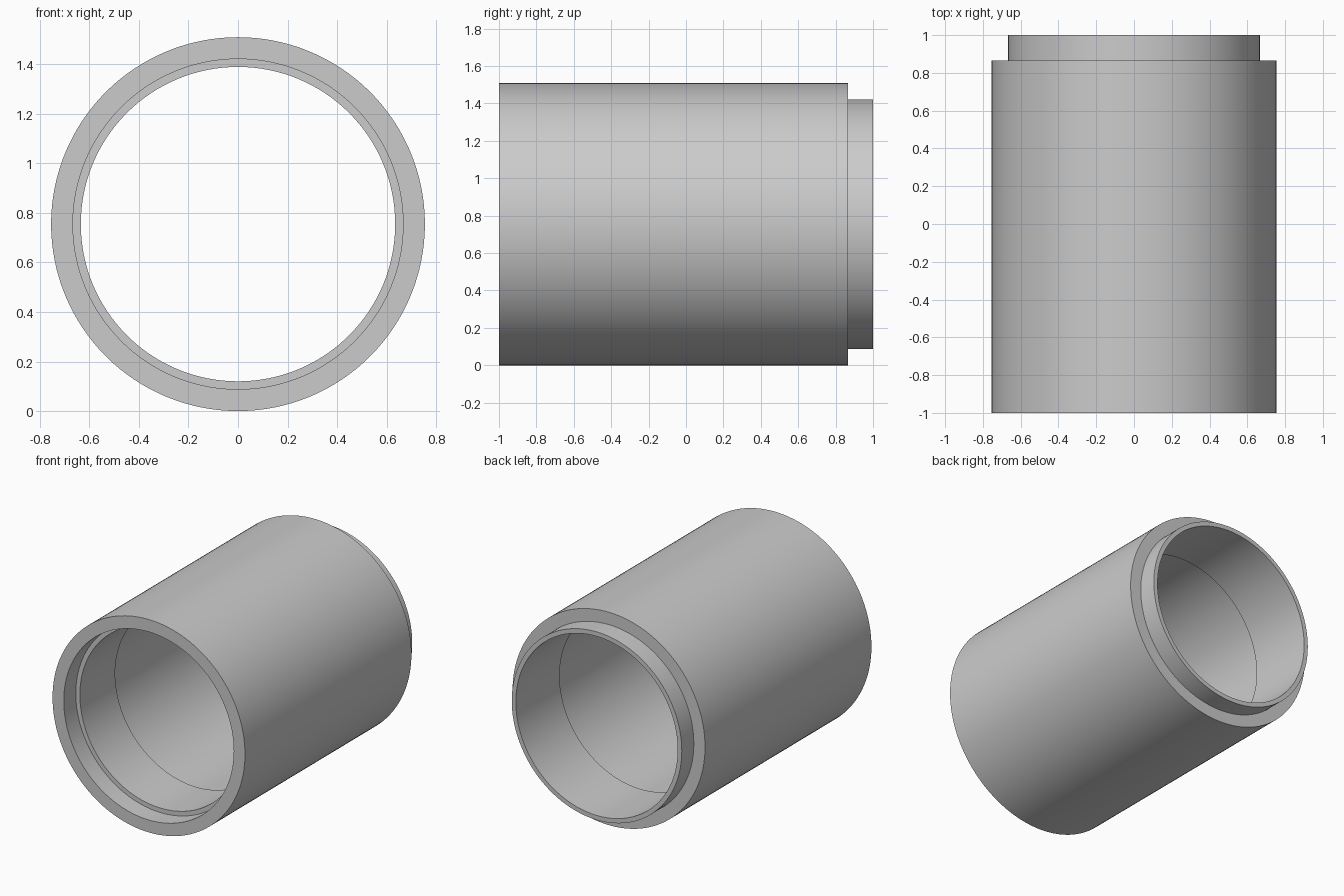
import bpy, bmesh, math
from mathutils import Matrix, Vector

cube = bpy.data.objects.get("Cube")
if cube:
    bpy.data.objects.remove(cube, do_unlink=True)

# Main dimensions
OUTER, JOINT, BORE, RELIEF = 0.755, 0.667, 0.635, 0.645
FRONT, BACK = -1.0, 1.0
JOINT_LENGTH = 0.135
SEGMENTS = 128

steel = bpy.data.materials.new("light grey steel")
steel.use_nodes = True
grey = (0.6, 0.6, 0.6, 1.0)
steel.diffuse_color = grey
steel.node_tree.nodes["Principled BSDF"].inputs["Base Color"].default_value = grey


def lathe(name, profile, material):
    """Turn a closed (radius, y) profile around the y axis."""
    bm = bmesh.new()
    rings = []
    for radius, y in profile:
        ring = []
        for i in range(SEGMENTS):
            a = math.tau * i / SEGMENTS
            ring.append(bm.verts.new((radius * math.cos(a), y, radius * math.sin(a))))
        rings.append(ring)
    for k, ring in enumerate(rings):
        other = rings[(k + 1) % len(rings)]
        for i in range(SEGMENTS):
            j = (i + 1) % SEGMENTS
            bm.faces.new((ring[i], ring[j], other[j], other[i]))
    bmesh.ops.recalc_face_normals(bm, faces=bm.faces)
    bmesh.ops.transform(bm, matrix=Matrix.Translation(Vector((0, 0, OUTER))), verts=bm.verts)
    mesh = bpy.data.meshes.new(name)
    bm.to_mesh(mesh)
    bm.free()
    mesh.materials.append(material)
    obj = bpy.data.objects.new(name, mesh)
    bpy.context.collection.objects.link(obj)
    return obj


# Sleeve: front socket, stepped spigot at the back, shallow relief mid-bore
profile = [
    (OUTER, FRONT),
    (OUTER, BACK - JOINT_LENGTH),
    (JOINT, BACK - JOINT_LENGTH),
    (JOINT, BACK),
    (BORE, BACK),
    (BORE, 0.51),
    (RELIEF, 0.51),
    (RELIEF, -0.47),
    (BORE, -0.47),
    (BORE, FRONT + JOINT_LENGTH),
    (JOINT, FRONT + JOINT_LENGTH),
    (JOINT, FRONT),
]
sleeve = lathe("pipe_sleeve", profile, steel)

bpy.ops.object.select_all(action="DESELECT")
sleeve.select_set(True)
bpy.context.view_layer.objects.active = sleeve
bpy.ops.object.shade_smooth_by_angle(angle=math.radians(30))
